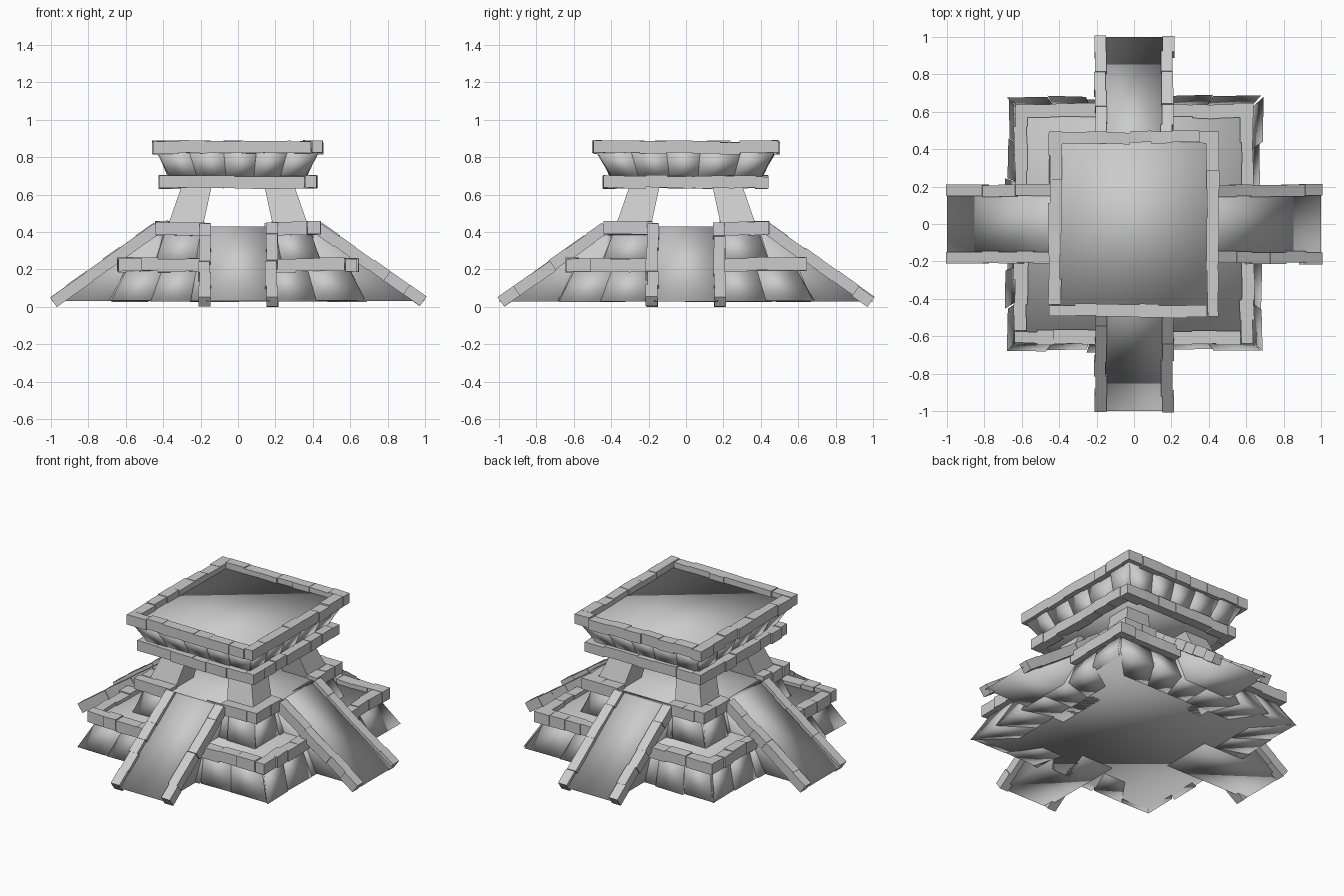
import bpy, bmesh, math, random
from mathutils import Matrix, Vector

random.seed(4)
if "Cube" in bpy.data.objects:
    bpy.data.objects.remove(bpy.data.objects["Cube"])

stone = bpy.data.materials.new("grey_stone")
stone.use_nodes = True
COLOUR = (0.6, 0.6, 0.6, 1)
stone.diffuse_color = COLOUR
stone.node_tree.nodes["Principled BSDF"].inputs["Base Color"].default_value = COLOUR


def jit(a):
    return random.uniform(-a, a)


def on_side(k, t, r, z):
    """Point at distance r out from the centre on side k (0 = front), t along it."""
    return Matrix.Rotation(k * math.pi / 2, 3, "Z") @ Vector((t, -r, z))


def prism(bm, ring_a, ring_b):
    """Closed solid between two matching loops of points."""
    a = [bm.verts.new(p) for p in ring_a]
    b = [bm.verts.new(p) for p in ring_b]
    bm.faces.new(a)
    bm.faces.new(b)
    n = len(a)
    for i in range(n):
        bm.faces.new((a[i], a[(i + 1) % n], b[(i + 1) % n], b[i]))


def finish(name, bm, smooth=False):
    bmesh.ops.recalc_face_normals(bm, faces=bm.faces)
    for f in bm.faces:
        f.smooth = smooth
    mesh = bpy.data.meshes.new(name)
    bm.to_mesh(mesh)
    bm.free()
    mesh.materials.append(stone)
    obj = bpy.data.objects.new(name, mesh)
    bpy.context.collection.objects.link(obj)


def rect(hx, hy, z):
    return [(-hx, -hy, z), (hx, -hy, z), (hx, hy, z), (-hx, hy, z)]


def slab(name, hx, hy, z0, z1):
    bm = bmesh.new()
    prism(bm, rect(hx, hy, z0), rect(hx, hy, z1))
    finish(name, bm, smooth=True)


def brick_row(bm, k, start, end, dist, width, z0, z1):
    n = max(2, round((end - start) / 0.125))
    cuts = [start + (end - start) * i / n + (jit(0.02) if 0 < i < n else 0) for i in range(n + 1)]
    for a, b in zip(cuts, cuts[1:]):
        out, back, dz = dist + jit(0.006), dist - width + jit(0.006), jit(0.005)
        loops = []
        for t in (a, b):
            o = jit(0.003)
            loops.append([on_side(k, t, r + o, z + dz + jit(0.002))
                          for r, z in ((out, z0), (out, z1), (back, z1), (back, z0))])
        prism(bm, *loops)


def brick_ring(name, hx, hy, width, z0, z1, gap=0):
    """Square course of bricks, optionally left open at the middle of each side."""
    bm = bmesh.new()
    for k in range(4):
        half, dist = (hx, hy) if k % 2 == 0 else (hy, hx)
        spans = [(-half, -gap), (gap, half - width)] if gap else [(-half, half - width)]
        for a, b in spans:
            brick_row(bm, k, a, b, dist, width, z0, z1)
    finish(name, bm)


def block_wall(name, low, high, z0, z1, n, depth, wobble):
    """Four sloping walls of large softly shaded blocks; low/high are half sizes."""
    bm = bmesh.new()
    for k in range(4):
        i, j = k % 2, 1 - k % 2
        cuts = [-1 + 2 * c / n + (jit(0.05) if 0 < c < n else 0) for c in range(n + 1)]
        for a, b in zip(cuts, cuts[1:]):
            loops = []
            for half, z in ((low, z0), (high, z1)):
                out = half[j] + jit(wobble)
                inner = 1 - depth / half[j]
                zz = z + jit(wobble * 0.3)
                loops.append([on_side(k, a * half[i], out, zz),
                              on_side(k, b * half[i], out + jit(wobble * 0.5), zz),
                              on_side(k, b * half[i] * inner, half[j] - depth, zz),
                              on_side(k, a * half[i] * inner, half[j] - depth, zz)])
            prism(bm, *loops)
    finish(name, bm, smooth=True)


# Lower terrace
slab("base_floor", 0.64, 0.64, 0.03, 0.05)
block_wall("lower_wall", (0.68, 0.68), (0.59, 0.59), 0.03, 0.21, 6, 0.2, 0.012)
slab("lower_terrace_floor", 0.59, 0.59, 0.19, 0.235)
brick_ring("lower_brick_course", 0.64, 0.64, 0.07, 0.19, 0.26, gap=0.18)

# Upper terrace
block_wall("upper_wall", (0.45, 0.45), (0.39, 0.39), 0.22, 0.4, 4, 0.15, 0.01)
slab("upper_terrace_floor", 0.42, 0.42, 0.385, 0.43)
brick_ring("upper_brick_course", 0.44, 0.44, 0.07, 0.385, 0.455, gap=0.18)

# Ramps with brick curbs, one on each side
TOP, TOE = Vector((0.435, 0.43)), Vector((1.0, 0.03))
along = (TOE - TOP).normalized()
up = Vector((-along.y, along.x))
ramps, curbs = bmesh.new(), bmesh.new()
for k in range(4):
    profile = [(0.4, 0.03), (0.4, 0.43), TOP, TOE]
    prism(ramps, *[[on_side(k, t, r, z) for r, z in profile] for t in (-0.17, 0.17)])
    for s in (-1, 1):
        length, count = 0.685, 6
        cuts = [length * i / count + (jit(0.015) if 0 < i < count else 0) for i in range(count + 1)]
        for a, b in zip(cuts, cuts[1:]):
            shift, lift = jit(0.006), jit(0.004)
            loops = []
            for d in (a, b):
                line = TOP + along * d
                lo, hi = line + up * (lift - 0.04), line + up * (lift + 0.022)
                loops.append([on_side(k, s * (t + shift), p.x, p.y)
                              for t, p in ((0.148, lo), (0.148, hi), (0.21, hi), (0.21, lo))])
            prism(curbs, *loops)
finish("ramps", ramps, smooth=True)
finish("ramp_curbs", curbs)

# Leaning corner pillars
pillars = bmesh.new()
for sx in (-1, 1):
    for sy in (-1, 1):
        loops = [[(sx * x, sy * y, z) for x, y in ((a, a), (b, a), (b, b), (a, b))]
                 for a, b, z in ((0.19, 0.38, 0.42), (0.14, 0.3, 0.65))]
        prism(pillars, *loops)
finish("corner_pillars", pillars)

# Flared roof
slab("ceiling", 0.38, 0.4, 0.64, 0.69)
brick_ring("lower_roof_course", 0.42, 0.44, 0.065, 0.635, 0.7)
block_wall("roof_fascia", (0.36, 0.395), (0.43, 0.475), 0.68, 0.83, 5, 0.12, 0.008)
slab("roof_deck", 0.41, 0.45, 0.8, 0.85)
brick_ring("upper_roof_course", 0.455, 0.495, 0.065, 0.82, 0.885)
